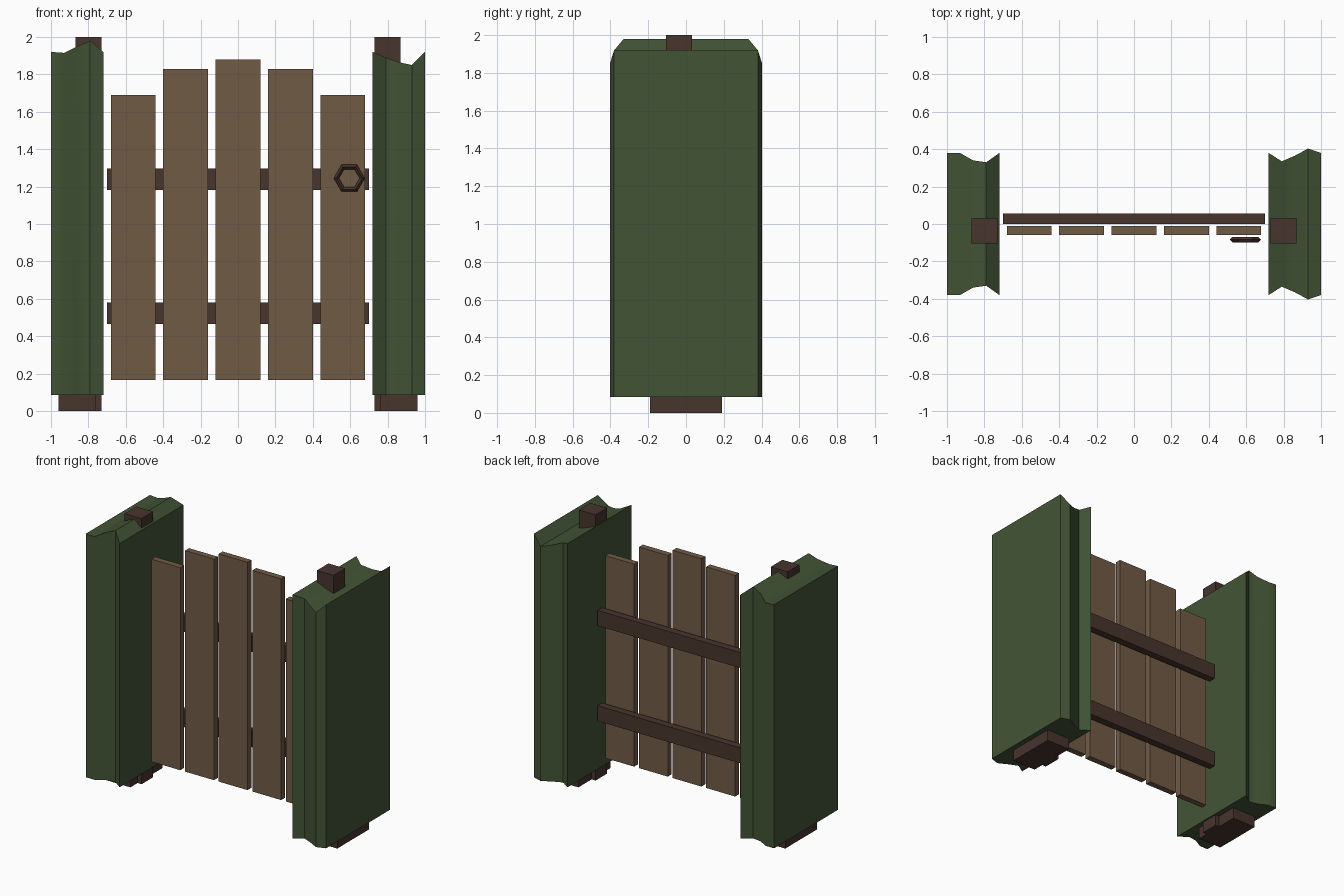
import bpy, bmesh, math

cube = bpy.data.objects.get("Cube")
if cube:
    bpy.data.objects.remove(cube, do_unlink=True)


def material(name, rgb):
    m = bpy.data.materials.new(name)
    m.use_nodes = True
    color = (*rgb, 1)
    m.diffuse_color = color
    m.node_tree.nodes["Principled BSDF"].inputs["Base Color"].default_value = color
    return m


GREEN = material("hedge green", (0.054, 0.088, 0.036))
WOOD = material("plank brown", (0.165, 0.105, 0.062))
DARK = material("dark brown", (0.065, 0.035, 0.027))


def add_object(name, bm, mat):
    bmesh.ops.recalc_face_normals(bm, faces=bm.faces)
    mesh = bpy.data.meshes.new(name)
    bm.to_mesh(mesh)
    bm.free()
    mesh.materials.append(mat)
    obj = bpy.data.objects.new(name, mesh)
    bpy.context.collection.objects.link(obj)
    return obj


def box(name, xs, ys, zs, mat):
    bm = bmesh.new()
    bmesh.ops.create_cube(bm, size=1)
    for v in bm.verts:
        v.co = [r[0] if c < 0 else r[1] for c, r in zip(v.co, (xs, ys, zs))]
    return add_object(name, bm, mat)


def hedge(name, sections):
    """Loft rectangles along x; each section is (x, half depth, top)."""
    bm = bmesh.new()
    rings = [[bm.verts.new(p) for p in
              ((x, -d, 0.085), (x, d, 0.085), (x, d, top), (x, -d, top))]
             for x, d, top in sections]
    for a, b in zip(rings, rings[1:]):
        for i in range(4):
            j = (i + 1) % 4
            bm.faces.new((a[i], a[j], b[j], b[i]))
    bm.faces.new(rings[0])
    bm.faces.new(rings[-1])
    obj = add_object(name, bm, GREEN)
    bpy.ops.object.select_all(action='DESELECT')
    obj.select_set(True)
    bpy.context.view_layer.objects.active = obj
    bpy.ops.object.shade_smooth_by_angle(angle=math.radians(30))


# Uneven trimmed hedges on both sides
hedge("right_hedge", [(-1, 0.38, 1.92), (-0.93, 0.38, 1.915), (-0.86, 0.34, 1.95),
                      (-0.79, 0.33, 1.98), (-0.72, 0.38, 1.92)])
hedge("left_hedge", [(0.72, 0.38, 1.92), (0.79, 0.335, 1.89), (0.86, 0.365, 1.865),
                     (0.93, 0.403, 1.85), (1, 0.38, 1.92)])

# Gate posts and hedge bases
for side, s in (("left", 1), ("right", -1)):
    box(side + "_post", sorted((0.73 * s, 0.87 * s)), (-0.105, 0.033), (0, 2), DARK)
    box(side + "_hedge_base", sorted((0.763 * s, 0.96 * s)), (-0.19, 0.19), (0, 0.16), DARK)

# Gate planks, tallest in the middle
for i, top in enumerate((1.69, 1.83, 1.88, 1.83, 1.69)):
    x = (i - 2) * 0.28
    box(f"plank_{i + 1}", (x - 0.12, x + 0.12), (-0.058, -0.012), (0.165, top), WOOD)

# Cross rails behind the planks
for name, z in (("lower_rail", 0.523), ("upper_rail", 1.24)):
    box(name, (-0.7, 0.7), (0, 0.055), (z - 0.058, z + 0.058), DARK)

# Six-sided ring handle with a diamond section
bm = bmesh.new()
rings = []
for k in range(6):
    a = math.tau * k / 6
    rings.append([bm.verts.new((0.595 + r * math.cos(a), y, 1.245 + r * math.sin(a)))
                  for r, y in ((0.083, -0.084), (0.069, -0.098),
                               (0.055, -0.084), (0.069, -0.07))])
for k in range(6):
    a, b = rings[k], rings[(k + 1) % 6]
    for i in range(4):
        j = (i + 1) % 4
        bm.faces.new((a[i], a[j], b[j], b[i]))
add_object("ring_handle", bm, DARK)
